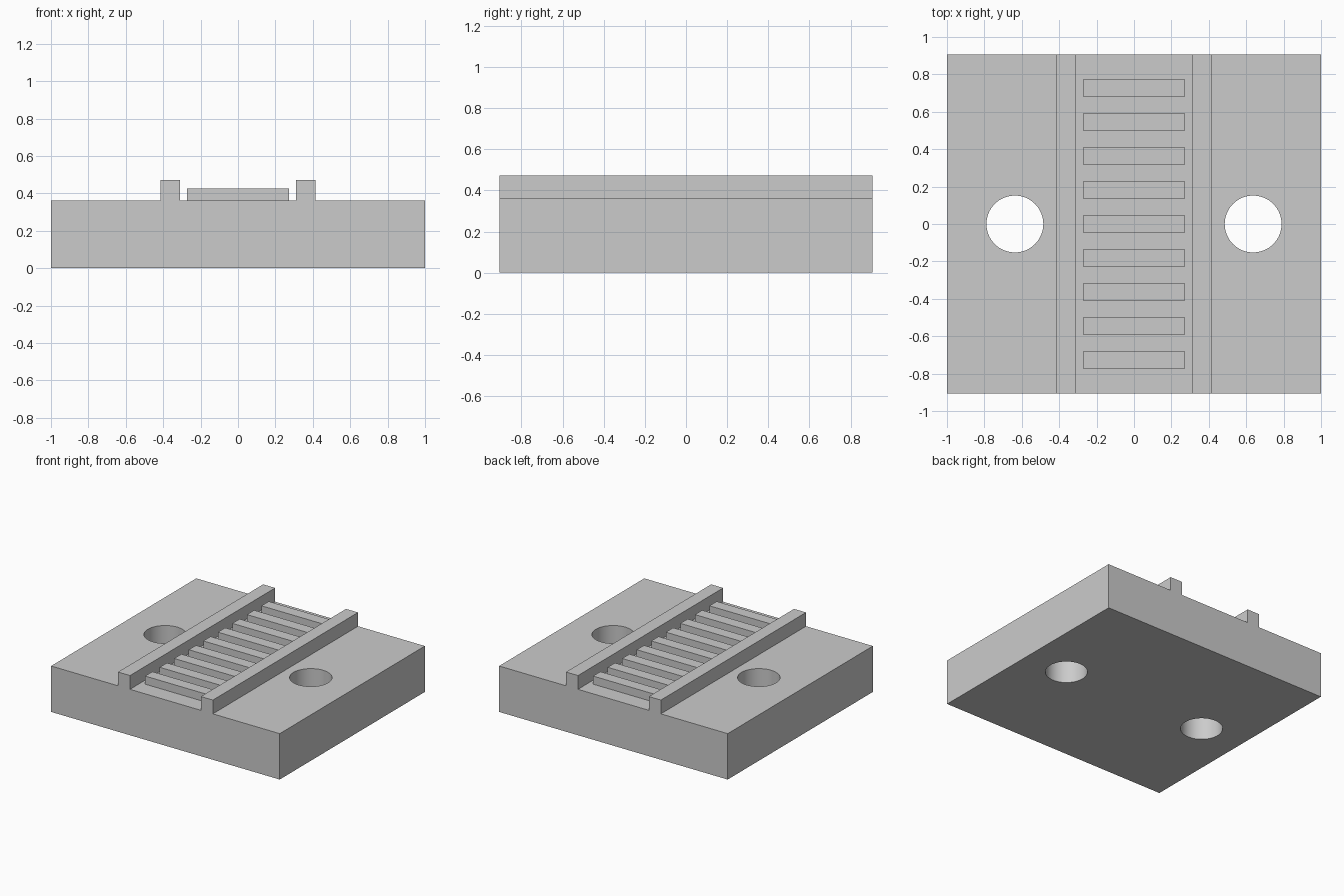
import bpy
import bmesh
from mathutils import Matrix

cube = bpy.data.objects.get("Cube")
if cube:
    bpy.data.objects.remove(cube, do_unlink=True)

# Overall dimensions
HALF_X, HALF_Y = 1.0, 0.907
DECK, RAIL_TOP, TOOTH_TOP = 0.363, 0.472, 0.427
RAIL_IN, RAIL_OUT = 0.31, 0.415
HOLE_X, HOLE_R = 0.637, 0.152
TOOTH_SIZE, TOOTH_PITCH, TOOTH_COUNT = (0.544, 0.091), 0.1818, 9

grey = bpy.data.materials.new("plain grey")
grey.use_nodes = True
colour = (0.6, 0.6, 0.6, 1)
grey.diffuse_color = colour
grey.node_tree.nodes["Principled BSDF"].inputs["Base Color"].default_value = colour


def make_object(name, bm):
    mesh = bpy.data.meshes.new(name)
    bmesh.ops.recalc_face_normals(bm, faces=bm.faces)
    bm.to_mesh(mesh)
    bm.free()
    mesh.materials.append(grey)
    obj = bpy.data.objects.new(name, mesh)
    bpy.context.collection.objects.link(obj)
    return obj


def select_only(obj):
    bpy.ops.object.select_all(action="DESELECT")
    obj.select_set(True)
    bpy.context.view_layer.objects.active = obj


# Base block with two rails: mirrored front profile extruded along y
half = [(HALF_X, 0), (HALF_X, DECK), (RAIL_OUT, DECK), (RAIL_OUT, RAIL_TOP),
        (RAIL_IN, RAIL_TOP), (RAIL_IN, DECK)]
profile = half + [(-x, z) for x, z in reversed(half)]
bm = bmesh.new()
front = bm.faces.new([bm.verts.new((x, -HALF_Y, z)) for x, z in profile])
back = bmesh.ops.extrude_face_region(bm, geom=[front])
verts = [v for v in back["geom"] if isinstance(v, bmesh.types.BMVert)]
bmesh.ops.translate(bm, verts=verts, vec=(0, 2 * HALF_Y, 0))
base = make_object("base_with_rails", bm)

# Two through holes
bm = bmesh.new()
for side in (-1, 1):
    bmesh.ops.create_cone(bm, cap_ends=True, segments=64, radius1=HOLE_R, radius2=HOLE_R,
                          depth=2, matrix=Matrix.Translation((side * HOLE_X, 0, 0)))
cutter = make_object("hole_cutter", bm)
cutter.hide_render = True
cut = base.modifiers.new("holes", "BOOLEAN")
cut.operation = "DIFFERENCE"
cut.solver = "EXACT"
cut.object = cutter
select_only(base)
bpy.ops.object.modifier_apply(modifier=cut.name)
bpy.data.objects.remove(cutter, do_unlink=True)
bpy.ops.object.shade_smooth_by_angle()

# Row of cross bars between the rails
height = TOOTH_TOP - DECK
bm = bmesh.new()
for i in range(TOOTH_COUNT):
    y = (i - (TOOTH_COUNT - 1) / 2) * TOOTH_PITCH
    place = Matrix.Translation((0, y, DECK + height / 2))
    bmesh.ops.create_cube(bm, size=1, matrix=place @ Matrix.Diagonal((*TOOTH_SIZE, height, 1)))
make_object("cross_bars", bm)
